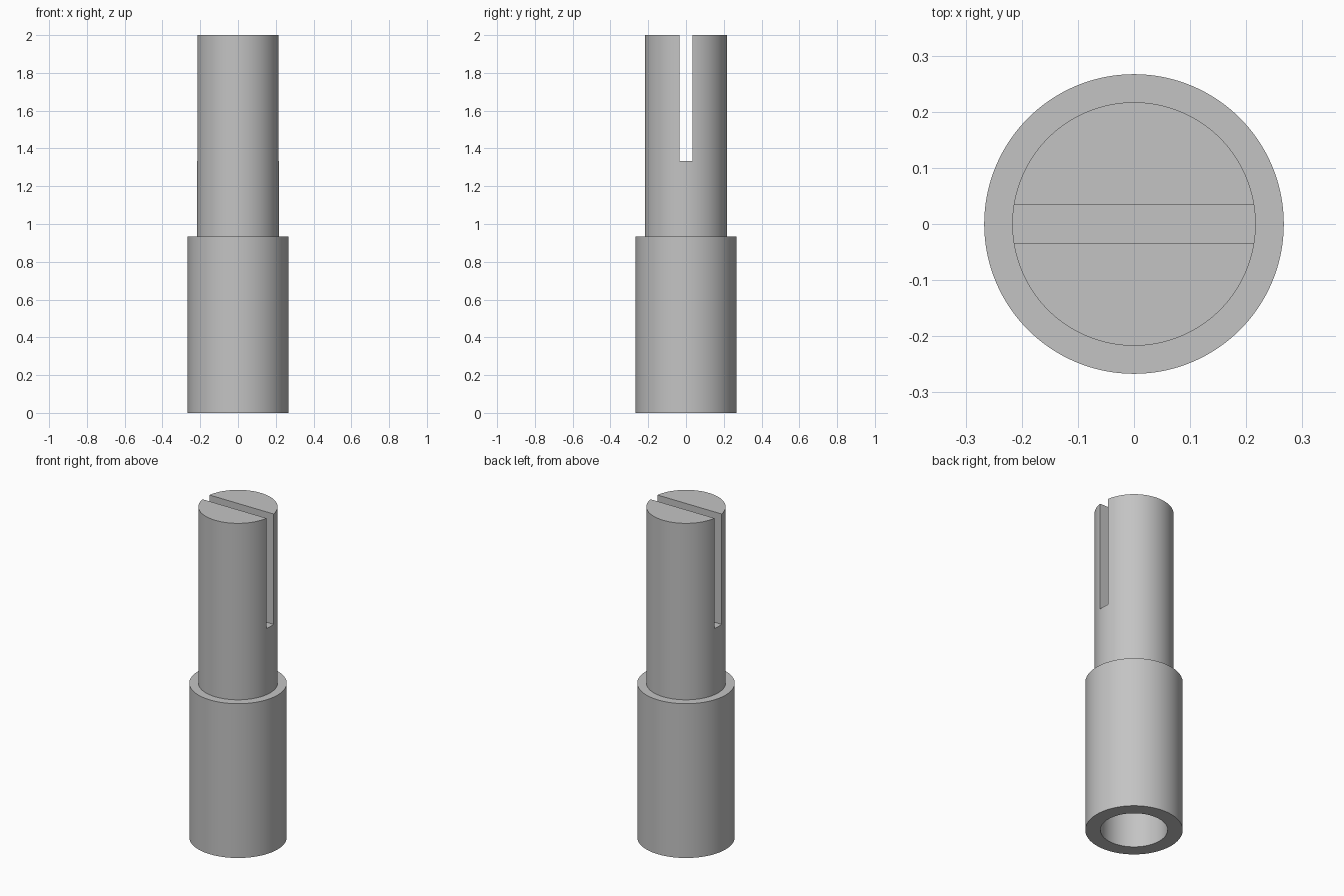
import bpy
import bmesh
from mathutils import Matrix, Vector
from math import radians, tau

cube = bpy.data.objects.get("Cube")
if cube:
    bpy.data.objects.remove(cube, do_unlink=True)

SEGMENTS = 128
BASE_R, SHAFT_R, BORE_R = 0.267, 0.217, 0.184
STEP_Z, TOP_Z, BORE_Z = 0.933, 2.0, 0.8
SLOT_W, SLOT_Z = 0.067, 1.333

grey = bpy.data.materials.new("plain grey")
grey.use_nodes = True
colour = (0.55, 0.55, 0.55, 1)
grey.diffuse_color = colour
grey.node_tree.nodes["Principled BSDF"].inputs["Base Color"].default_value = colour


def add_object(name, bm):
    mesh = bpy.data.meshes.new(name)
    bmesh.ops.recalc_face_normals(bm, faces=bm.faces)
    bm.to_mesh(mesh)
    bm.free()
    mesh.materials.append(grey)
    obj = bpy.data.objects.new(name, mesh)
    bpy.context.collection.objects.link(obj)
    return obj


# Stepped pin: one turned profile, from the bore's blind end to the top
profile = [(0, BORE_Z), (BORE_R, BORE_Z), (BORE_R, 0), (BASE_R, 0),
           (BASE_R, STEP_Z), (SHAFT_R, STEP_Z), (SHAFT_R, TOP_Z), (0, TOP_Z)]
bm = bmesh.new()
verts = [bm.verts.new((r, 0, z)) for r, z in profile]
edges = [bm.edges.new(pair) for pair in zip(verts, verts[1:])]
bmesh.ops.spin(bm, geom=verts + edges, cent=(0, 0, 0), axis=(0, 0, 1),
               angle=tau, steps=SEGMENTS, use_merge=True)
bmesh.ops.remove_doubles(bm, verts=bm.verts, dist=0.0001)
pin = add_object("stepped_pin", bm)

# Slot across the top of the shaft, running along x
bm = bmesh.new()
slot_height = 1.0
bmesh.ops.create_cube(bm, size=1, matrix=Matrix.LocRotScale(
    Vector((0, 0, SLOT_Z + slot_height / 2)), None, Vector((1, SLOT_W, slot_height))))
cutter = add_object("slot_cutter", bm)
cutter.hide_render = True
cutter.hide_set(True)

cut = pin.modifiers.new("slot", "BOOLEAN")
cut.operation = "DIFFERENCE"
cut.solver = "EXACT"
cut.object = cutter

bpy.ops.object.select_all(action="DESELECT")
bpy.context.view_layer.objects.active = pin
pin.select_set(True)
bpy.ops.object.modifier_apply(modifier=cut.name)
bpy.data.objects.remove(cutter, do_unlink=True)
bpy.ops.object.shade_smooth_by_angle(angle=radians(30))
